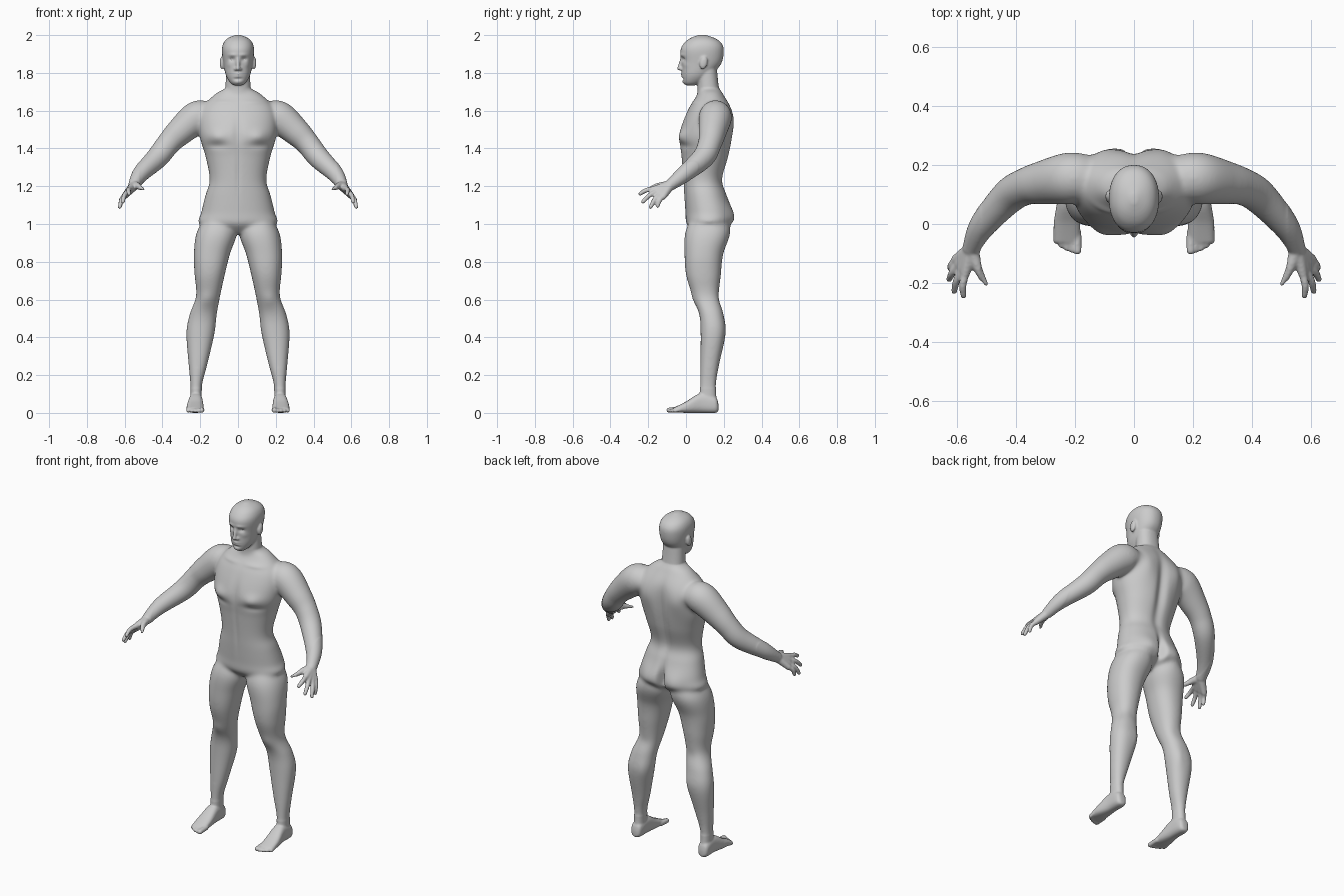
import bpy, bmesh, math
from mathutils import Vector, Matrix

if "Cube" in bpy.data.objects:
    bpy.data.objects.remove(bpy.data.objects["Cube"])

bm = bmesh.new()


def spline(rows, n=8):
    """Catmull-Rom interpolation through rows of numbers."""
    p = [rows[0]] + list(rows) + [rows[-1]]
    out = []
    for i in range(1, len(p) - 2):
        for k in range(n):
            t = k / n
            out.append([0.5 * (2 * b + (c - a) * t + (2 * a - 5 * b + 4 * c - d) * t * t
                               + (3 * b - a - 3 * c + d) * t ** 3)
                        for a, b, c, d in zip(*p[i - 1:i + 3])])
    return out + [list(rows[-1])]


def skin(rings):
    vs = [[bm.verts.new(c) for c in r] for r in rings]
    for a, b in zip(vs, vs[1:]):
        for i in range(len(a)):
            j = (i + 1) % len(a)
            bm.faces.new((a[i], a[j], b[j], b[i]))
    bm.faces.new(vs[0])
    bm.faces.new(vs[-1])


def loft(rows, s=1, axis='z', p=2.2, n=40):
    """Rows are (position on axis, x0, x1, low, high) of rounded sections."""
    rings = []
    for t, x0, x1, b0, b1 in spline(rows):
        ring = []
        for i in range(n):
            c, q = math.cos(math.tau * i / n), math.sin(math.tau * i / n)
            x = (x0 + x1) / 2 + (x1 - x0) / 2 * math.copysign(abs(c) ** (2 / p), c)
            b = (b0 + b1) / 2 + (b1 - b0) / 2 * math.copysign(abs(q) ** (2 / p), q)
            ring.append(Vector((s * x, b, t)) if axis == 'z' else Vector((s * x, t, b)))
        rings.append(ring)
    skin(rings)


def centred(rows):
    """Rows are (height, half width, front, back)."""
    loft([(z, -w, w, a, b) for z, w, a, b in rows])


def ball(c, r, rot=None):
    m = Matrix.Translation(c) @ (rot or Matrix()) @ Matrix.Diagonal((*r, 1))
    bmesh.ops.create_icosphere(bm, subdivisions=3, radius=1, matrix=m)


def tube(rows, s=1, n=24):
    """Round limb through (x, y, z, radius) with rounded ends."""
    pts = [(Vector((s * x, y, z)), r) for x, y, z, r in spline(rows)]
    rings = []
    for i, (c, r) in enumerate(pts):
        t = (pts[min(i + 1, len(pts) - 1)][0] - pts[max(i - 1, 0)][0]).normalized()
        u = t.cross(Vector((0, 0, 1))).normalized()
        v = t.cross(u)
        rings.append([c + r * (math.cos(math.tau * k / n) * u + math.sin(math.tau * k / n) * v)
                      for k in range(n)])
    skin(rings)
    for c, r in (pts[0], pts[-1]):
        ball(c, (r, r, r))


# torso
centred([(.95, .06, .05, .16), (1.0, .203, .003, .238), (1.06, .195, -.003, .248),
         (1.155, .172, -.01, .217), (1.236, .15, -.015, .195), (1.36, .173, -.025, .229),
         (1.475, .205, -.037, .247), (1.6, .2, .008, .243), (1.685, .125, .06, .2),
         (1.715, .07, .065, .18)])
# neck
centred([(1.6, .08, .05, .22), (1.7, .068, .06, .18), (1.83, .062, .06, .163)])
# head
centred([(1.734, .022, 0, .05), (1.75, .043, -.013, .085), (1.79, .065, -.02, .135),
         (1.85, .077, -.023, .187), (1.92, .085, -.029, .2), (1.96, .076, -.008, .186),
         (1.985, .052, .025, .15), (2.002, .01, .07, .1)])
# nose
tube([(0, -.022, 1.88, .008), (0, -.036, 1.823, .011)])

for s in (1, -1):
    # nostrils and ears
    ball((s * .012, -.025, 1.82), (.009, .011, .008))
    ball((s * .086, .093, 1.853), (.011, .021, .035), Matrix.Rotation(-.2, 4, 'X'))
    # leg
    loft([(1.07, .05, .15, .05, .19), (.96, .006, .217, -.003, .233),
          (.84, .043, .234, -.008, .197), (.73, .07, .23, 0, .185), (.62, .094, .222, .034, .176),
          (.52, .112, .257, .07, .199), (.42, .124, .274, .077, .21), (.255, .162, .262, .075, .176),
          (.15, .189, .253, .074, .16), (.04, .193, .252, .07, .163)], s)
    # foot
    loft([(.172, .21, .237, .012, .045), (.155, .192, .256, 0, .085), (.08, .187, .26, 0, .105),
          (0, .182, .272, 0, .06), (-.064, .185, .27, .004, .028)], s, 'y', 2.6)
    # toes
    for i in range(5):
        x, tip, r = .192 + .018 * i, -.09 + .002 * i * i, .0105 if i else .0145
        tube([(x, -.03, .018, r), (x, tip + .02, .016, r), (x, tip, r, r)], s)
    # arm
    tube([(.15, .155, 1.575, .07), (.215, .155, 1.565, .088), (.308, .14, 1.488, .075),
          (.367, .127, 1.428, .064), (.425, .093, 1.354, .06), (.512, -.005, 1.268, .046),
          (.55, -.08, 1.208, .031)], s)
    # palm and fingers
    tips = ((.577, -.243, 1.16), (.609, -.228, 1.118), (.626, -.187, 1.09), (.622, -.15, 1.095))
    for i, tip in enumerate(tips):
        k = Vector((.571, -.166, 1.187)).lerp((.603, -.12, 1.145), i / 3)
        mid = k.lerp(tip, .5) + Vector((.006, -.004, .006))
        tube([(.551, -.085, 1.203, .026), (*k, .0165)], s)
        tube([(*k, .014), (*mid, .0128), (*tip, .0108)], s)
    # thumb
    tube([(.548, -.095, 1.205, .024), (.528, -.15, 1.2, .017), (.5, -.205, 1.183, .0115)], s)

# fuse all parts into one skin
bmesh.ops.recalc_face_normals(bm, faces=bm.faces)
mesh = bpy.data.meshes.new("body")
bm.to_mesh(mesh)
bm.free()
body = bpy.data.objects.new("body", mesh)
bpy.context.collection.objects.link(body)
mod = body.modifiers.new("fuse", 'REMESH')
mod.mode = 'VOXEL'
mod.voxel_size = .005
bm = bmesh.new()
bm.from_object(body, bpy.context.evaluated_depsgraph_get())
body.modifiers.clear()


def relax(verts, times):
    for _ in range(times):
        bmesh.ops.smooth_vert(bm, verts=verts, factor=.5, use_axis_x=True,
                              use_axis_y=True, use_axis_z=True)


def sculpt(facing, strokes):
    """Push the skin facing this way along y; strokes are (x, z, radius x, radius z, push)."""
    bm.normal_update()
    for v in bm.verts:
        w = max(0, v.normal.y * facing)
        if w and abs(v.co.x) < .3:
            ax, z = abs(v.co.x), v.co.z
            for x, sz, rx, rz, push in strokes:
                d = ((ax - x) / rx) ** 2 + ((z - sz) / rz) ** 2
                if d < 5:
                    v.co.y += push * w * math.exp(-d)


relax(bm.verts[:], 3)
relax([v for v in bm.verts if .13 < v.co.z < 1.72 and abs(v.co.x) < .52], 30)
# front: eye socket, brow, cheek, lips, mouth line, under lip, chin
sculpt(-1, [(.033, 1.872, .016, .011, .013), (.03, 1.895, .026, .008, -.005),
            (.052, 1.842, .015, .014, -.005), (0, 1.787, .022, .012, -.009),
            (0, 1.787, .022, .0035, .006), (0, 1.768, .02, .006, .006),
            (0, 1.75, .02, .011, -.006)])
# front: chest muscle, below it, breastbone, collarbone, belly line, kneecap
sculpt(-1, [(.115, 1.462, .05, .035, -.016), (.12, 1.415, .06, .02, .008),
            (0, 1.48, .025, .08, .008), (.09, 1.645, .06, .012, -.006),
            (0, 1.27, .013, .12, .004), (.165, .6, .035, .04, -.006)])
# back: spine, shoulder blade, buttock, cleft, knee hollow, calf
sculpt(1, [(0, 1.4, .03, .2, -.02), (.11, 1.54, .06, .08, .016), (.09, 1.035, .055, .06, .014),
           (0, 1.03, .02, .075, -.045), (.155, .6, .04, .04, -.004), (.145, .43, .03, .07, .006)])
relax(bm.verts[:], 1)
for f in bm.faces:
    f.smooth = True
bm.to_mesh(mesh)
bm.free()

# eyes
for s, side in ((1, "left"), (-1, "right")):
    bm = bmesh.new()
    bmesh.ops.create_uvsphere(bm, u_segments=20, v_segments=12, radius=.014,
                              matrix=Matrix.Translation((s * .033, .006, 1.871)))
    for f in bm.faces:
        f.smooth = True
    eye = bpy.data.meshes.new(side + "_eye")
    bm.to_mesh(eye)
    bm.free()
    bpy.context.collection.objects.link(bpy.data.objects.new(side + "_eye", eye))
